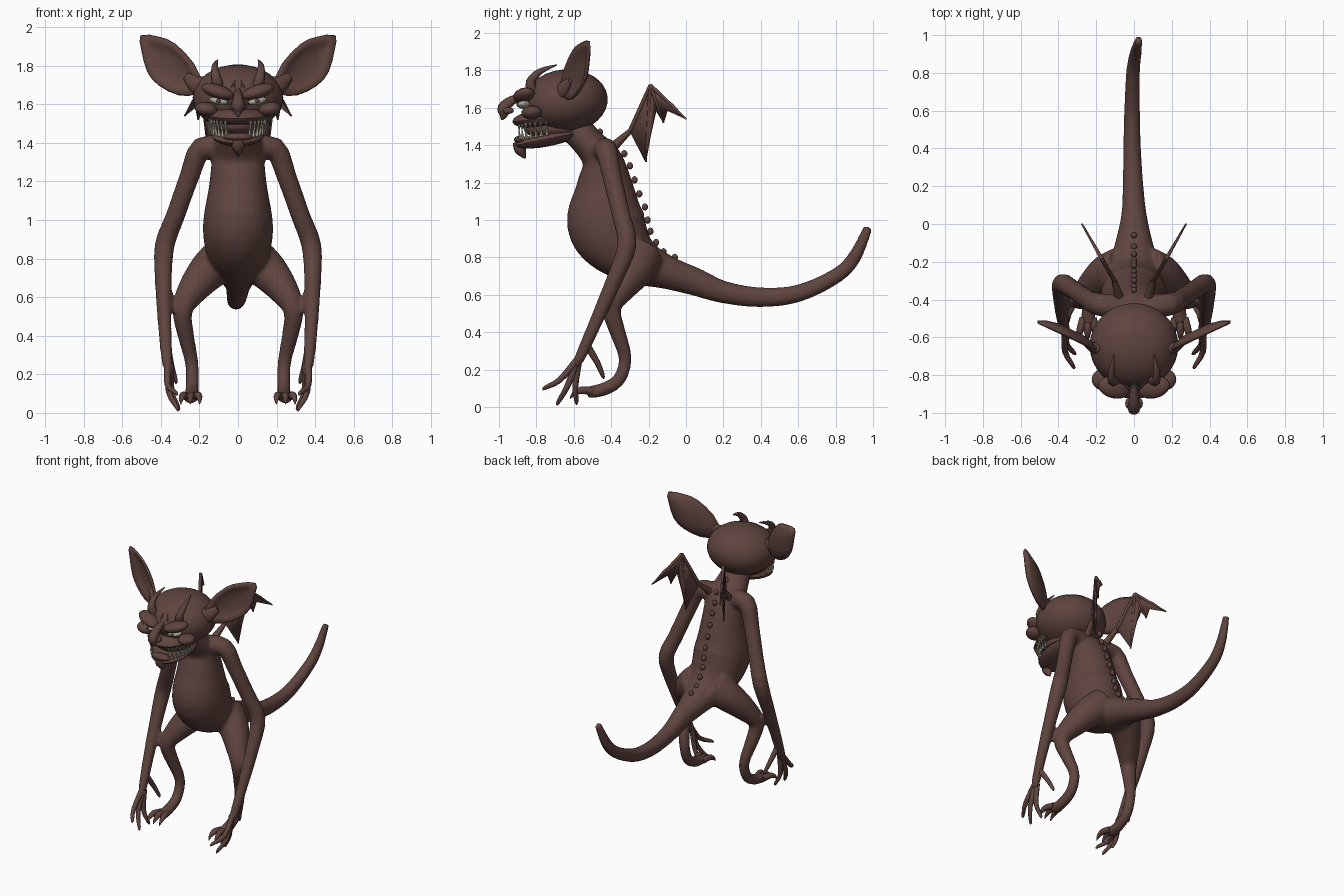
import bpy, bmesh, math
from mathutils import Vector, Matrix, Euler

if "Cube" in bpy.data.objects:
    bpy.data.objects.remove(bpy.data.objects["Cube"])


def material(name, col):
    m = bpy.data.materials.new(name)
    m.diffuse_color = (*col, 1)
    m.use_nodes = True
    m.node_tree.nodes["Principled BSDF"].inputs["Base Color"].default_value = m.diffuse_color
    return m


SKIN = material("brown_skin", (0.115, 0.058, 0.049))
BONE = material("pale_bone", (0.42, 0.42, 0.33))


def finish(name, bm, mat=SKIN, angle=50):
    bmesh.ops.recalc_face_normals(bm, faces=bm.faces)
    me = bpy.data.meshes.new(name)
    bm.to_mesh(me)
    bm.free()
    me.materials.append(mat)
    ob = bpy.data.objects.new(name, me)
    bpy.context.collection.objects.link(ob)
    bpy.ops.object.select_all(action='DESELECT')
    ob.select_set(True)
    bpy.context.view_layer.objects.active = ob
    bpy.ops.object.shade_smooth_by_angle(angle=math.radians(angle))
    return ob


def spline(pts, sub):
    # Catmull-Rom through points of any dimension
    out, n = [], len(pts)
    for i in range(n - 1):
        a, b, c, d = (pts[max(i - 1, 0)], pts[i], pts[i + 1], pts[min(i + 2, n - 1)])
        for k in range(sub):
            t = k / sub
            out.append([0.5 * (2 * q + (r - p) * t + (2 * p - 5 * q + 4 * r - s) * t * t
                               + (3 * q - p - 3 * r + s) * t ** 3)
                        for p, q, r, s in zip(a, b, c, d)])
    return out + [list(pts[-1])]


def loft(bm, pts, ref=(1, 0, 0), sides=12, sub=3, s=1):
    # round tube through (x, y, z, radius[, second radius]); s mirrors in x
    pts = [(p[0] * s, *p[1:4], p[4] if len(p) > 4 else p[3]) for p in pts]
    pts = spline(pts, sub)
    cen = [Vector(p[:3]) for p in pts]
    u, rings = Vector(ref), []
    for i, p in enumerate(pts):
        t = (cen[min(i + 1, len(cen) - 1)] - cen[max(i - 1, 0)]).normalized()
        u = (u - t * u.dot(t)).normalized()
        v = t.cross(u)
        rings.append([bm.verts.new(cen[i] + u * (p[3] * math.cos(a)) + v * (p[4] * math.sin(a)))
                      for a in (2 * math.pi * k / sides for k in range(sides))])
    for r0, r1 in zip(rings, rings[1:]):
        for k in range(sides):
            j = (k + 1) % sides
            bm.faces.new((r0[k], r0[j], r1[j], r1[k]))
    bm.faces.new(rings[0][::-1])
    bm.faces.new(rings[-1])


def tube(name, pts, mat=SKIN, **kw):
    bm = bmesh.new()
    loft(bm, pts, **kw)
    return finish(name, bm, mat)


def ball(name, loc, rad, rot=(0, 0, 0), mat=SKIN, seg=20):
    bm = bmesh.new()
    bmesh.ops.create_uvsphere(bm, u_segments=seg, v_segments=seg // 2, radius=1,
                              matrix=Matrix.LocRotScale(Vector(loc), Euler(rot), Vector(rad)))
    return finish(name, bm, mat)


# body: torso with tail, arms and legs fused into one skin
bm = bmesh.new()
loft(bm, [(0, -.60, 1.50, .09, .09), (0, -.52, 1.41, .12, .085), (0, -.45, 1.32, .135, .11),
          (0, -.435, 1.18, .15, .155), (0, -.43, 1.0, .18, .21), (0, -.365, .88, .175, .19),
          (0, -.25, .78, .14, .13), (0, -.1, .72, .10, .09), (0, .05, .67, .067, .075),
          (-.005, .2, .615, .055, .06), (-.01, .4, .587, .047, .053), (-.01, .6, .608, .042, .047),
          (-.005, .8, .70, .037, .041), (.008, .9, .80, .032, .037), (.025, .975, .962, .02, .025)],
     sides=24, sub=4)
for s in (-1, 1):
    loft(bm, [(.06, -.44, 1.36, .07), (.19, -.425, 1.37, .06), (.25, -.395, 1.23, .052),
              (.325, -.345, 1.02, .05), (.38, -.315, .87, .052), (.387, -.375, .7, .045),
              (.38, -.48, .46, .036), (.368, -.56, .28, .03), (.36, -.59, .22, .022)],
         ref=(0, 1, 0), s=s, sides=16)
    loft(bm, [(.07, -.24, .80, .12), (.15, -.27, .74, .105), (.24, -.35, .63, .078),
              (.288, -.40, .53, .053), (.27, -.365, .4, .043), (.24, -.325, .26, .035),
              (.238, -.36, .145, .035), (.24, -.45, .092, .036), (.245, -.53, .08, .042, .03)],
         s=s, sides=16)
body = finish("body", bm)
rm = body.modifiers.new("fuse", 'REMESH')
rm.mode = 'VOXEL'
rm.voxel_size = 0.013
rm.use_smooth_shade = True
sm = body.modifiers.new("soften", 'SMOOTH')
sm.iterations = 4

# spine bumps
for i, (y, z) in enumerate([(-.46, 1.47), (-.35, 1.425), (-.33, 1.355), (-.3, 1.29), (-.275, 1.215),
                            (-.25, 1.14), (-.22, 1.07), (-.205, 1.0), (-.19, .94), (-.16, .88),
                            (-.12, .83), (-.06, .80)]):
    ball(f"spine_bump_{i}", (0, y, z), (.017, .017, .02), seg=10)

# head and jaws
ball("skull", (0, -.645, 1.635), (.235, .227, .17), (.1, 0, 0), seg=32)
ball("upper_jaw", (0, -.735, 1.545), (.165, .195, .055), (.1, 0, 0))
ball("lower_jaw", (0, -.735, 1.435), (.135, .185, .04), (.2, 0, 0))
ball("mouth_core", (0, -.71, 1.49), (.125, .16, .06))
ball("lower_lip", (0, -.885, 1.43), (.075, .035, .022))
ball("forehead", (0, -.80, 1.635), (.12, .09, .07))
tube("chin_spike", [(0, -.89, 1.415, .035), (0, -.885, 1.375, .032), (0, -.86, 1.33, .004)], sides=8)
tube("nose", [(0, -.85, 1.67, .018), (0, -.93, 1.64, .026), (0, -.975, 1.60, .034),
              (0, -.975, 1.565, .026), (0, -.985, 1.535, .005)], sides=10)
for s in (-1, 1):
    ball("nostril", (.027 * s, -.95, 1.585), (.02, .03, .018), seg=12)
    ball("brow", (.105 * s, -.865, 1.665), (.09, .058, .036), (0, -.3 * s, .25 * s))
    ball("eye", (.1 * s, -.868, 1.617), (.05, .034, .02), (0, -.2 * s, .2 * s), BONE, 16)
    ball("pupil", (.1 * s, -.898, 1.617), (.012, .009, .013), seg=10)
    ball("cheek", (.165 * s, -.825, 1.575), (.06, .055, .036), (0, -.15 * s, .3 * s))
    tube("horn", [(.10, -.82, 1.69, .03), (.115, -.83, 1.74, .026), (.12, -.78, 1.795, .017),
                  (.105, -.69, 1.83, .003)], s=s, sides=8)
    tube("brow_wrinkle", [(.02, -.86, 1.65, .012), (.025, -.85, 1.69, .01), (.015, -.83, 1.72, .003)],
         s=s, sides=6)

    # teeth along both jaws
    for i in range(7):
        a = math.radians(26 + 10 * i)
        x, y = math.sin(a), -.735 - .175 * math.cos(a)
        zu, zl = 1.508 + .03 * (1 - math.cos(a)), 1.43 + .03 * (1 - math.cos(a))
        tube("upper_tooth", [(.15 * x, y, zu + .01, .010), (.148 * x, y, zu - .042, .002)],
             BONE, s=s, sides=6, sub=1)
        tube("lower_tooth", [(.135 * x, y + .004, zl - .005, .011), (.142 * x, y, zl + .05, .002)],
             BONE, s=s, sides=6, sub=1)

    # cupped ear leaning back
    bm = bmesh.new()
    edge = spline([(.19, 1.71), (.235, 1.81), (.33, 1.91), (.41, 1.945), (.505, 1.955), (.5, 1.88), (.47, 1.77),
                   (.41, 1.70), (.31, 1.65), (.22, 1.655), (.19, 1.71)], 2)[:-1]
    rings = []
    for f, cup in ((1, 0), (.75, .022), (.4, .036)):
        rings.append([bm.verts.new((s * (.33 + (x - .33) * f),
                                    -.665 + .47 * ((.33 + (x - .33) * f) - .2) + cup,
                                    1.79 + (z - 1.79) * f)) for x, z in edge])
    n = len(edge)
    for r0, r1 in zip(rings, rings[1:]):
        for k in range(n):
            bm.faces.new((r0[k], r0[(k + 1) % n], r1[(k + 1) % n], r1[k]))
    bm.faces.new(rings[-1])
    ear = finish("ear", bm)
    so = ear.modifiers.new("thickness", 'SOLIDIFY')
    so.thickness = 0.016
    so.offset = 0
    tube("ear_root", [(.16, -.66, 1.68, .05), (.21, -.655, 1.70, .05, .03), (.27, -.62, 1.745, .02, .01)],
         s=s, ref=(0, 0, 1))

    # bat wing: membrane and finger bones
    def wing_point(y, z):
        return (.11 + .57 * (y + .29), y, z)
    root, peak = (-.3, 1.475), (-.19, 1.72)
    bm = bmesh.new()
    outline = [root, peak, (-.07, 1.62), (0, 1.54), (-.1, 1.585), (-.12, 1.52), (-.16, 1.585), (-.19, 1.45),
               (-.215, 1.31)]
    vs = []
    for y, z in outline:
        x, y, z = wing_point(y, z)
        vs.append(bm.verts.new((x * s, y, z)))
    bm.faces.new(vs)
    wing = finish("wing_membrane", bm)
    so = wing.modifiers.new("thickness", 'SOLIDIFY')
    so.thickness = 0.008
    so.offset = 0
    for tip, r in ((root, .012), ((0, 1.54), .005), ((-.12, 1.52), .005), ((-.215, 1.31), .005)):
        tube("wing_bone", [(*wing_point(*peak), .011), (*wing_point(*tip), r)], s=s, sides=8, sub=1)
    tube("wing_root", [(.08, -.38, 1.40, .025), (*wing_point(*root), .014)], s=s, sides=8, sub=1)

    # clawed fingers
    for start, mid, tip in (((.362, -.575, .26), (.365, -.675, .145), (.315, -.765, .09)),
                            ((.358, -.58, .25), (.358, -.635, .11), (.31, -.69, .008)),
                            ((.352, -.575, .25), (.345, -.592, .11), (.305, -.585, .012)),
                            ((.365, -.53, .33), (.345, -.475, .24), (.32, -.44, .15))):
        knuckle = tuple(.15 * a + .85 * b for a, b in zip(mid, tip))
        tube("finger", [(*start, .02), (*mid, .016), (*knuckle[:2], knuckle[2] + .006, .011), (*tip, .002)],
             s=s, sides=8)

    # toes with claws
    for dx in (-.04, 0, .04):
        tube("toe", [(.243 + dx * .6, -.50, .085, .022), (.245 + dx, -.56, .09, .02),
                     (.247 + dx * 1.2, -.60, .07, .012), (.247 + dx * 1.2, -.62, .045, .002)],
             s=s, sides=8)
